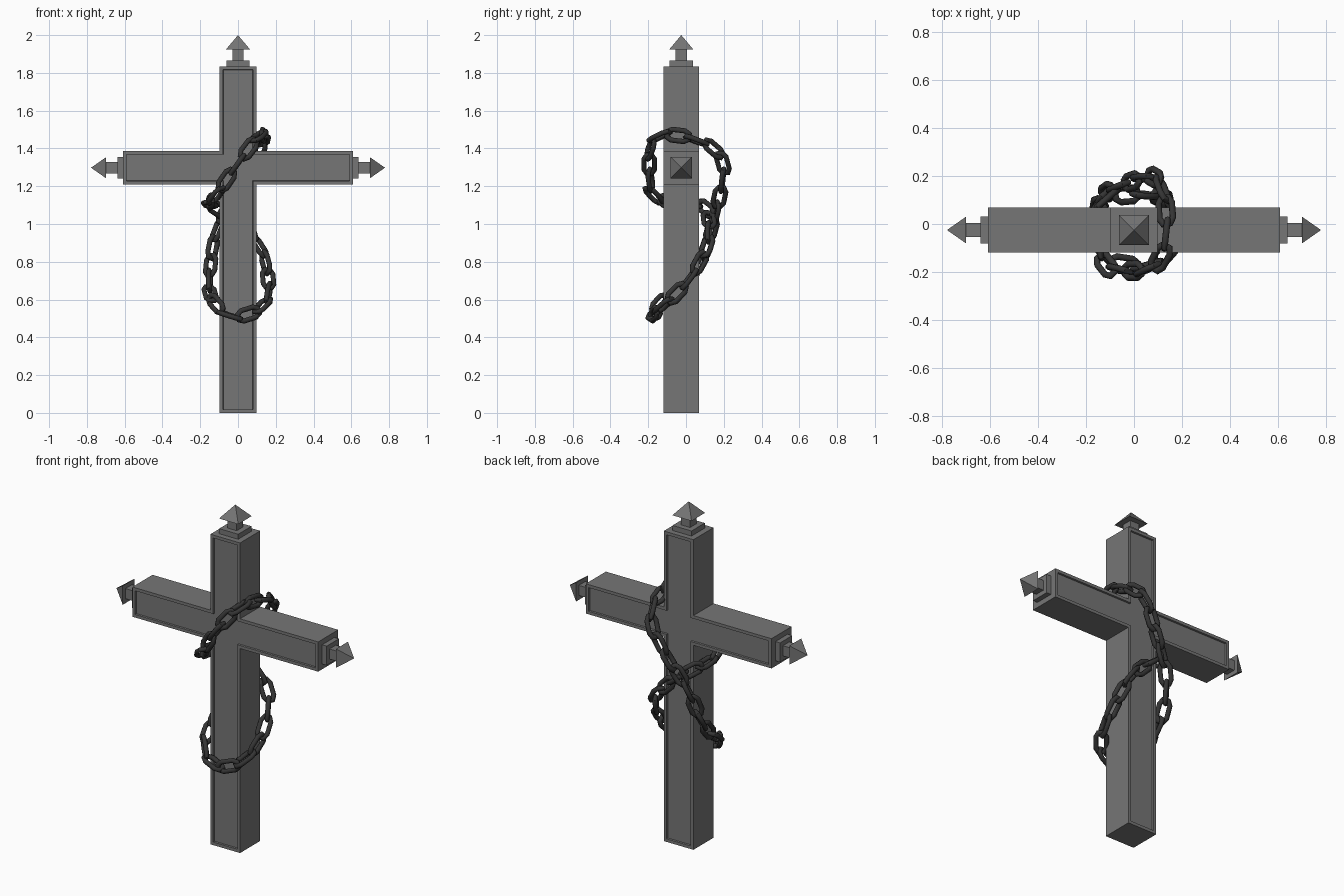
import bpy, bmesh, math
from mathutils import Vector, Matrix

if "Cube" in bpy.data.objects:
    bpy.data.objects.remove(bpy.data.objects["Cube"])

YC = -0.025      # depth centre of the cross
HD = 0.094       # half depth
ARM_Z = 1.298    # arm centre height


def material(name, v):
    m = bpy.data.materials.new(name)
    m.diffuse_color = (v, v, v, 1)
    m.use_nodes = True
    m.node_tree.nodes["Principled BSDF"].inputs["Base Color"].default_value = m.diffuse_color
    return m


STONE = material("grey_stone", 0.18)
IRON = material("dark_iron", 0.035)


def finish(bm, name, mat):
    bmesh.ops.recalc_face_normals(bm, faces=bm.faces[:])
    me = bpy.data.meshes.new(name)
    bm.to_mesh(me)
    bm.free()
    ob = bpy.data.objects.new(name, me)
    bpy.context.collection.objects.link(ob)
    me.materials.append(mat)
    return ob


# Cross body: extruded outline with a recessed panel front and back
bm = bmesh.new()
w, ax, top, lo, hi = 0.097, 0.608, 1.835, 1.21, 1.386
half = [(w, 0), (w, lo), (ax, lo), (ax, hi), (w, hi), (w, top)]
outline = half + [(-x, z) for x, z in reversed(half)]
front = bm.faces.new([bm.verts.new((x, YC - HD, z)) for x, z in outline])
ext = bmesh.ops.extrude_face_region(bm, geom=[front], use_keep_orig=True)
bmesh.ops.translate(bm, vec=(0, 2 * HD, 0),
                    verts=[g for g in ext["geom"] if isinstance(g, bmesh.types.BMVert)])
bmesh.ops.recalc_face_normals(bm, faces=bm.faces[:])
panels = [f for f in bm.faces if len(f.verts) == 12]
bmesh.ops.inset_region(bm, faces=panels, thickness=0.018, use_even_offset=True)
bmesh.ops.inset_region(bm, faces=panels, thickness=0.001, depth=-0.011, use_even_offset=True)
finish(bm, "cross_body", STONE)


# Finials: collar, stem and pyramid tip, built along +z then turned
def finial(name, base, rot, collar, tip, length):
    bm = bmesh.new()
    mat = Matrix.Translation(base) @ rot

    def block(r1, r2, z0, z1):
        bmesh.ops.create_cone(
            bm, cap_ends=True, segments=4, radius1=r1 * math.sqrt(2), radius2=r2 * math.sqrt(2),
            depth=z1 - z0, matrix=mat @ Matrix.Translation((0, 0, (z0 + z1) / 2))
            @ Matrix.Rotation(math.pi / 4, 4, 'Z'))

    block(collar, collar, -0.005, 0.03)
    block(0.03, 0.03, 0.03, 0.092)
    block(tip, 0, 0.09, length)
    finish(bm, name, STONE)


finial("top_finial", (0, YC, top), Matrix.Identity(4), 0.062, 0.063, 0.165)
for side, s in (("right", 1), ("left", -1)):
    finial(side + "_finial", (s * ax, YC, ARM_Z),
           Matrix.Rotation(s * math.pi / 2, 4, 'Y'), 0.057, 0.056, 0.17)

# Chain path: closed figure-eight wrapped round the cross, crossing at the back
PATH = [Vector(p) for p in (
    (0.11, -0.14, 1.465), (0.05, -0.19, 1.39), (-0.05, -0.19, 1.25), (-0.12, -0.165, 1.145),
    (-0.152, -0.03, 1.11), (-0.125, 0.095, 1.09), (-0.04, 0.12, 1.03), (0.05, 0.12, 0.95),
    (0.13, 0.10, 0.85), (0.16, 0.01, 0.70), (0.15, -0.09, 0.595), (0.07, -0.165, 0.53),
    (-0.03, -0.17, 0.51), (-0.12, -0.14, 0.58), (-0.15, -0.04, 0.65), (-0.145, 0.07, 0.78),
    (-0.125, 0.12, 0.92), (-0.07, 0.155, 1.05), (0, 0.18, 1.16), (0.06, 0.195, 1.28),
    (0.11, 0.17, 1.38), (0.135, 0.0, 1.46))]


def spline(n=24):
    out, k = [], len(PATH)
    for i in range(k):
        a, b, c, d = (PATH[(i + j) % k] for j in (-1, 0, 1, 2))
        for j in range(n):
            t = j / n
            out.append(0.5 * (2 * b + (c - a) * t + (2 * a - 5 * b + 4 * c - d) * t * t
                              + (3 * b - a - 3 * c + d) * t ** 3))
    return out


def even_points(pts, count):
    closed = pts + pts[:1]
    dist = [0]
    for a, b in zip(closed, closed[1:]):
        dist.append(dist[-1] + (b - a).length)
    res, i = [], 0
    for n in range(count):
        d = dist[-1] * n / count
        while dist[i + 1] < d:
            i += 1
        res.append(closed[i].lerp(closed[i + 1], (d - dist[i]) / (dist[i + 1] - dist[i])))
    return res


def add_link(bm, mat, length, width, r, sides=8):
    # elongated ring lying in local xy, long axis x
    cr = width / 2 - r
    s = length / 2 - r - cr
    loop = []
    for end in (0, 1):
        for k in range(4):
            a = -math.pi / 2 + math.pi * (end + k / 3)
            loop.append(Vector(((s if end == 0 else -s) + cr * math.cos(a), cr * math.sin(a), 0)))
    rings, n = [], len(loop)
    for i, p in enumerate(loop):
        e1 = (p - loop[i - 1]).normalized()
        e2 = (loop[(i + 1) % n] - p).normalized()
        out = (e1 + e2).normalized().cross(Vector((0, 0, 1)))
        miter = 1 / math.cos(e1.angle(e2) / 2)
        rings.append([bm.verts.new(mat @ (p + out * r * miter * math.cos(b)
                                          + Vector((0, 0, r * math.sin(b)))))
                      for b in (2 * math.pi * j / sides for j in range(sides))])
    for i in range(n):
        A, B = rings[i], rings[(i + 1) % n]
        for j in range(sides):
            k = (j + 1) % sides
            bm.faces.new((A[j], A[k], B[k], B[j]))


# Chain links: alternately flat and upright along the path
curve = spline()
total = sum((curve[i] - curve[i - 1]).length for i in range(len(curve)))
count = 2 * round(total / 0.104 / 2)
pts = even_points(curve, count)
bm = bmesh.new()
for i, p in enumerate(pts):
    t = (pts[(i + 1) % count] - pts[i - 1]).normalized()
    outward = Vector((p.x, p.y - YC, 0))
    outward = (outward - t * outward.dot(t)).normalized()
    if i % 2:
        z = outward
    else:
        z = t.cross(outward)
    y = z.cross(t)
    m = Matrix((t, y, z)).transposed().to_4x4()
    m.translation = p
    add_link(bm, m, total / count + 0.05, 0.084, 0.0135)
chain = finish(bm, "chain", IRON)
bpy.context.view_layer.objects.active = chain
chain.select_set(True)
bpy.ops.object.shade_smooth_by_angle(angle=math.radians(50))
